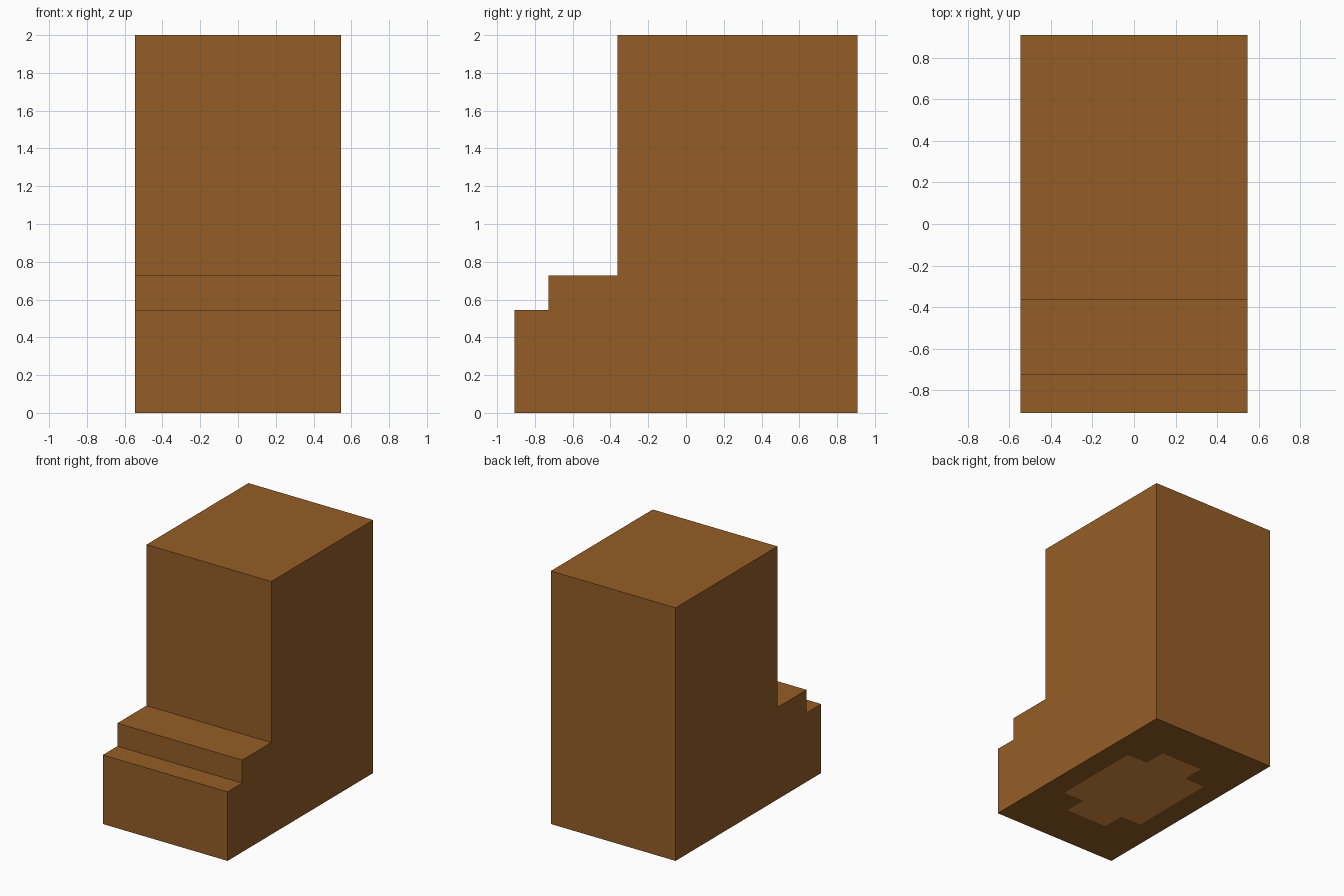
import bpy, bmesh

if "Cube" in bpy.data.objects:
    bpy.data.objects.remove(bpy.data.objects["Cube"])

U = 2 / 11          # the model sits on a grid of 11 units height
W = 3 * U           # half width


def material(name, rgb):
    m = bpy.data.materials.new(name)
    m.diffuse_color = (*rgb, 1)
    m.use_nodes = True
    m.node_tree.nodes["Principled BSDF"].inputs["Base Color"].default_value = m.diffuse_color
    return m


# Stepped side profile (y, z) in grid units
profile = [(-5, 0), (5, 0), (5, 11), (-2, 11), (-2, 4), (-4, 4), (-4, 3), (-5, 3)]

bm = bmesh.new()
side = bm.faces.new([bm.verts.new((-W, y * U, z * U)) for y, z in profile])
ext = bmesh.ops.extrude_face_region(bm, geom=[side])
bmesh.ops.translate(bm, vec=(2 * W, 0, 0),
                    verts=[g for g in ext["geom"] if isinstance(g, bmesh.types.BMVert)])
bmesh.ops.recalc_face_normals(bm, faces=bm.faces)


def bottom_faces():
    return [f for f in bm.faces if f.normal.z < -0.9 and f.calc_center_median().z < 0.01]


# Cut the underside along the outline of the sole patch
cuts = [((1, 0, 0), k) for k in (-2, -1, 1, 2)] + [((0, 1, 0), k) for k in (-3, -2, 2, 3)]
for axis, k in cuts:
    faces = bottom_faces()
    geom = set(faces)
    for f in faces:
        geom.update(f.edges)
        geom.update(f.verts)
    bmesh.ops.bisect_plane(bm, geom=list(geom), dist=1e-5, plane_no=axis,
                           plane_co=[a * k * U for a in axis])
    bm.normal_update()

# Underside: lighter cross-shaped patch
for f in bottom_faces():
    c = f.calc_center_median() / U
    x, y = abs(c.x), abs(c.y)
    f.material_index = 1 if (x < 2 and y < 2) or (x < 1 and y < 3) else 0

mesh = bpy.data.meshes.new("stepped_block")
bm.to_mesh(mesh)
bm.free()
for m in (material("brown", (0.300, 0.111, 0.020)),
          material("light brown", (0.72, 0.285, 0.055))):
    mesh.materials.append(m)
bpy.context.collection.objects.link(bpy.data.objects.new("stepped_block", mesh))
